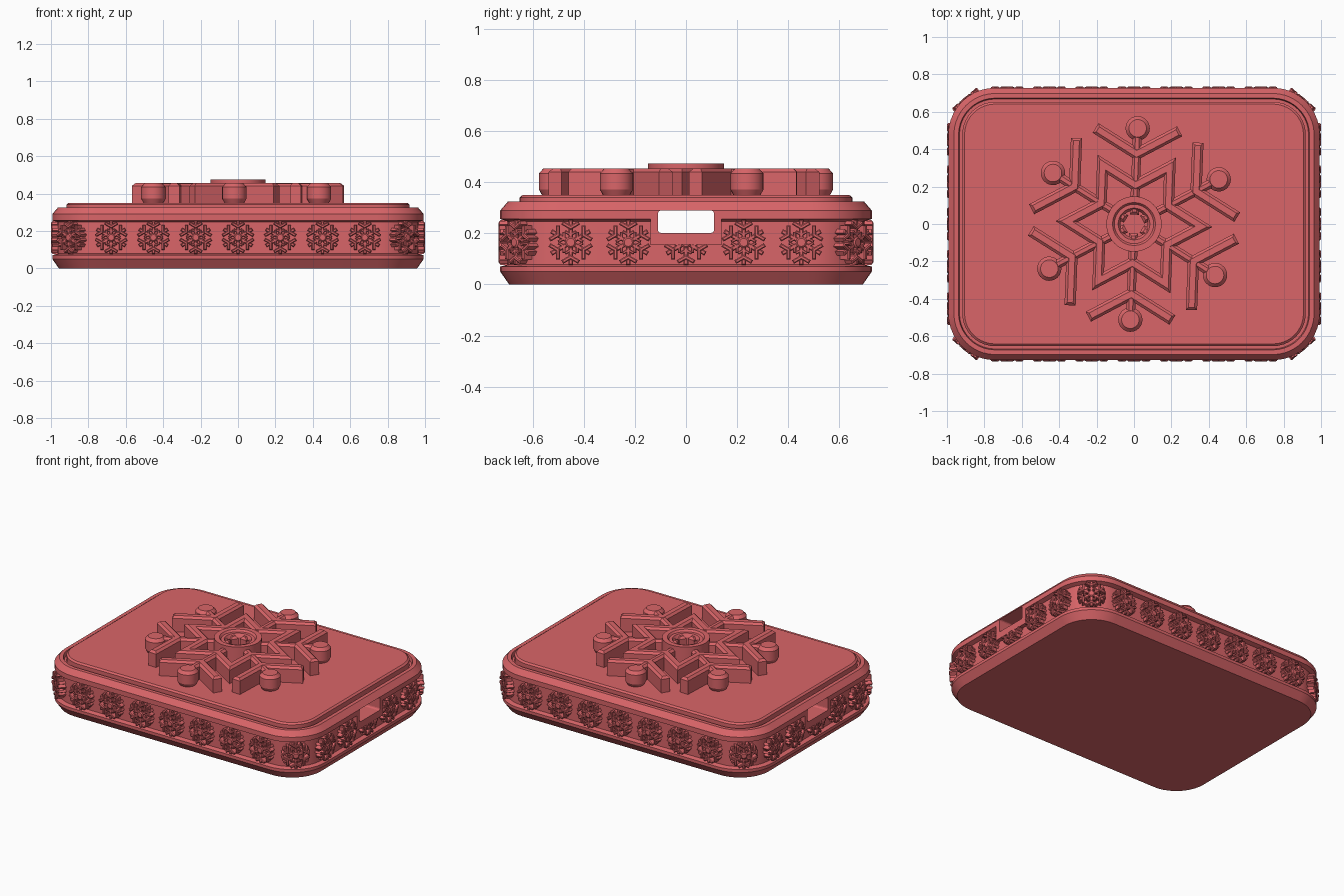
import bpy, bmesh, math
from mathutils import Vector, Matrix

if "Cube" in bpy.data.objects:
    bpy.data.objects.remove(bpy.data.objects["Cube"])

HX, HY, R = 0.993, 0.728, 0.25
red = bpy.data.materials.new("red")
red.diffuse_color = (0.7, 0.13, 0.14, 1)
red.use_nodes = True
red.node_tree.nodes["Principled BSDF"].inputs["Base Color"].default_value = red.diffuse_color


def loft(bm, rings, m=Matrix(), closed=False):
    rows = [[bm.verts.new(m @ Vector(p)) for p in ring] for ring in rings]
    n = len(rows[0])
    pairs = list(zip(rows, rows[1:])) + ([(rows[-1], rows[0])] if closed else [])
    for a, b in pairs:
        for i in range(n):
            j = (i + 1) % n
            bm.faces.new((a[i], a[j], b[j], b[i]))
    if not closed:
        bm.faces.new(rows[0][::-1])
        bm.faces.new(rows[-1])


def finish(bm, name, smooth=True):
    bmesh.ops.recalc_face_normals(bm, faces=bm.faces)
    me = bpy.data.meshes.new(name)
    bm.to_mesh(me)
    bm.free()
    me.materials.append(red)
    ob = bpy.data.objects.new(name, me)
    bpy.context.collection.objects.link(ob)
    if smooth:
        bpy.ops.object.select_all(action='DESELECT')
        ob.select_set(True)
        bpy.context.view_layer.objects.active = ob
        bpy.ops.object.shade_smooth_by_angle(angle=math.radians(25))
    return ob


def rounded(z, d, hx=HX, hy=HY, r=R, seg=10):
    pts = []
    for k, (sx, sy) in enumerate([(1, 1), (-1, 1), (-1, -1), (1, -1)]):
        for i in range(seg + 1):
            a = math.pi / 2 * (k + i / seg)
            q = max(r - d, 0.01)
            pts.append((sx * (hx - d - q) + q * math.cos(a),
                        sy * (hy - d - q) + q * math.sin(a), z))
    return pts


def circle(r, z, y=0, n=24):
    return [(r * math.cos(2 * math.pi * i / n), y + r * math.sin(2 * math.pi * i / n), z)
            for i in range(n)]


def bar(bm, m, y0, y1, w, z0, z1, c):
    def ring(z, s):
        h = w - s
        return [(-h, y0 + s, z), (h, y0 + s, z), (h, y1 - s, z), (-h, y1 - s, z)]
    loft(bm, [ring(z0, 0), ring(z1 - c, 0), ring(z1, c)], m)


def chevron(bm, m, v, length, w, z0, z1, c):
    sx, cx = math.sin(math.pi / 3), 0.5

    def ring(z, s):
        h, l = w - s, length - s
        ex, ey = l * sx, v + l * cx
        return [(0, v - h / sx, z), (ex + h * cx, ey - h * sx, z), (ex - h * cx, ey + h * sx, z),
                (0, v + h / sx, z), (-ex + h * cx, ey + h * sx, z), (-ex - h * cx, ey - h * sx, z)]
    loft(bm, [ring(z0, 0), ring(z1 - c, 0), ring(z1, c)], m)


# hollow case: chamfered outside with a recessed band, ledge and cavity inside
bm = bmesh.new()
profile = [(0, .035), (.05, 0), (.07, 0), (.078, .028), (.247, .028), (.257, 0), (.29, 0),
           (.325, .03), (.325, .055), (.30, .06), (.30, .12), (.05, .12)]
loft(bm, [rounded(z, d) for z, d in profile])
case = finish(bm, "case")

# raised frames around the end slots
bm = bmesh.new()
for s in (-1, 1):
    loft(bm, [[(s * x, y, z) for y, z in ((-.14, .155), (.14, .155), (.14, .262), (-.14, .262))]
              for x in (.90, HX)])
frames = finish(bm, "slot_frames", False)

# slot cutter through both ends
bm = bmesh.new()
loft(bm, [[(x, p[0], p[1] + .246) for p in rounded(0, 0, .11, .044, .012, 3)] for x in (-1.2, 1.2)])
cutter = finish(bm, "slot_cutter", False)
cutter.hide_render = True
cutter.hide_viewport = True
for ob in (case, frames):
    mod = ob.modifiers.new("slot", 'BOOLEAN')
    mod.operation = 'DIFFERENCE'
    mod.solver = 'EXACT'
    mod.object = cutter

# lid
bm = bmesh.new()
loft(bm, [rounded(z, d) for z, d in [(.295, .075), (.34, .075), (.35, .087)]])
finish(bm, "lid")

# large snowflake on the lid
bm = bmesh.new()
Z0, Z1, C = .345, .455, .014
for k in range(6):
    m = Matrix.Rotation(math.radians(60 * k - 2.2), 4, 'Z')
    bar(bm, m, .05, .48, .024, Z0, Z1 - .002, C)
    chevron(bm, m, .375, .26, .03, Z0, Z1, C)
    loft(bm, [circle(r, z, .512) for r, z in
              ((.05, Z0), (.065, .372), (.065, .435), (.047, Z1))], m)


def star(tip, z):
    return [(r * math.cos(a), r * math.sin(a), z) for i in range(12)
            for r, a in [(tip / (math.sqrt(3) if i % 2 else 1), math.radians(30 * i - 2.2))]]


loft(bm, [star(.42, Z0), star(.42, Z1 - C), star(.392, Z1), star(.328, Z1),
          star(.30, Z1 - C), star(.30, Z0)], closed=True)
finish(bm, "lid_snowflake")

# stepped ring at the snowflake centre
bm = bmesh.new()
loft(bm, [circle(r, z, n=32) for r, z in
          ((.148, Z0), (.148, .475), (.115, .475), (.105, .462), (.085, .462), (.072, .44), (.072, Z0))],
     closed=True)
finish(bm, "hub_ring")


# small snowflakes spaced evenly round the band
def band_frame(s, d=.02):
    lx, ly, r = HX - R, HY - R, R - d
    arc = math.pi / 2 * r
    quarter = lx + arc + ly
    half, t = divmod(s, 2 * quarter)
    flip = t > quarter
    t = 2 * quarter - t if flip else t
    if t < lx:
        p, a = Vector((t, -ly - r, 0)), -math.pi / 2
    elif t < lx + arc:
        a = -math.pi / 2 + (t - lx) / r
        p = Vector((lx + r * math.cos(a), -ly + r * math.sin(a), 0))
    else:
        p, a = Vector((lx + r, t - lx - arc - ly, 0)), 0
    if flip:
        p.y, a = -p.y, -a
    return Matrix.Rotation(math.pi * half, 4, 'Z') @ Matrix.Translation(p) @ Matrix.Rotation(a, 4, 'Z'), 2 * quarter


upright = Matrix(((0, 0, 1, 0), (1, 0, 0, 0), (0, 1, 0, 0), (0, 0, 0, 1)))
step = band_frame(0)[1] / 14
bm = bmesh.new()
for i in range(28):
    base = Matrix.Translation((0, 0, .165)) @ band_frame(i * step)[0] @ upright
    one = bmesh.new()
    for k in range(6):
        m = base @ Matrix.Rotation(math.radians(60 * k), 4, 'Z')
        bar(one, m, .01, .088, .009, -.025, .022, .004)
        chevron(one, m, .058, .038, .008, -.025, .026, .004)
        chevron(one, m, .030, .026, .006, -.025, .022, .003)
    loft(one, [circle(r, z, n=12) for r, z in ((.022, -.02), (.022, .022), (.016, .027))], base)
    if i % 14 == 7:  # end flakes stop below the slot frame
        bmesh.ops.bisect_plane(one, geom=one.verts[:] + one.edges[:] + one.faces[:],
                               plane_co=(0, 0, .156), plane_no=(0, 0, 1), clear_outer=True)
    tmp = bpy.data.meshes.new("tmp")
    one.to_mesh(tmp)
    one.free()
    bm.from_mesh(tmp)
    bpy.data.meshes.remove(tmp)
finish(bm, "band_snowflakes", False)
